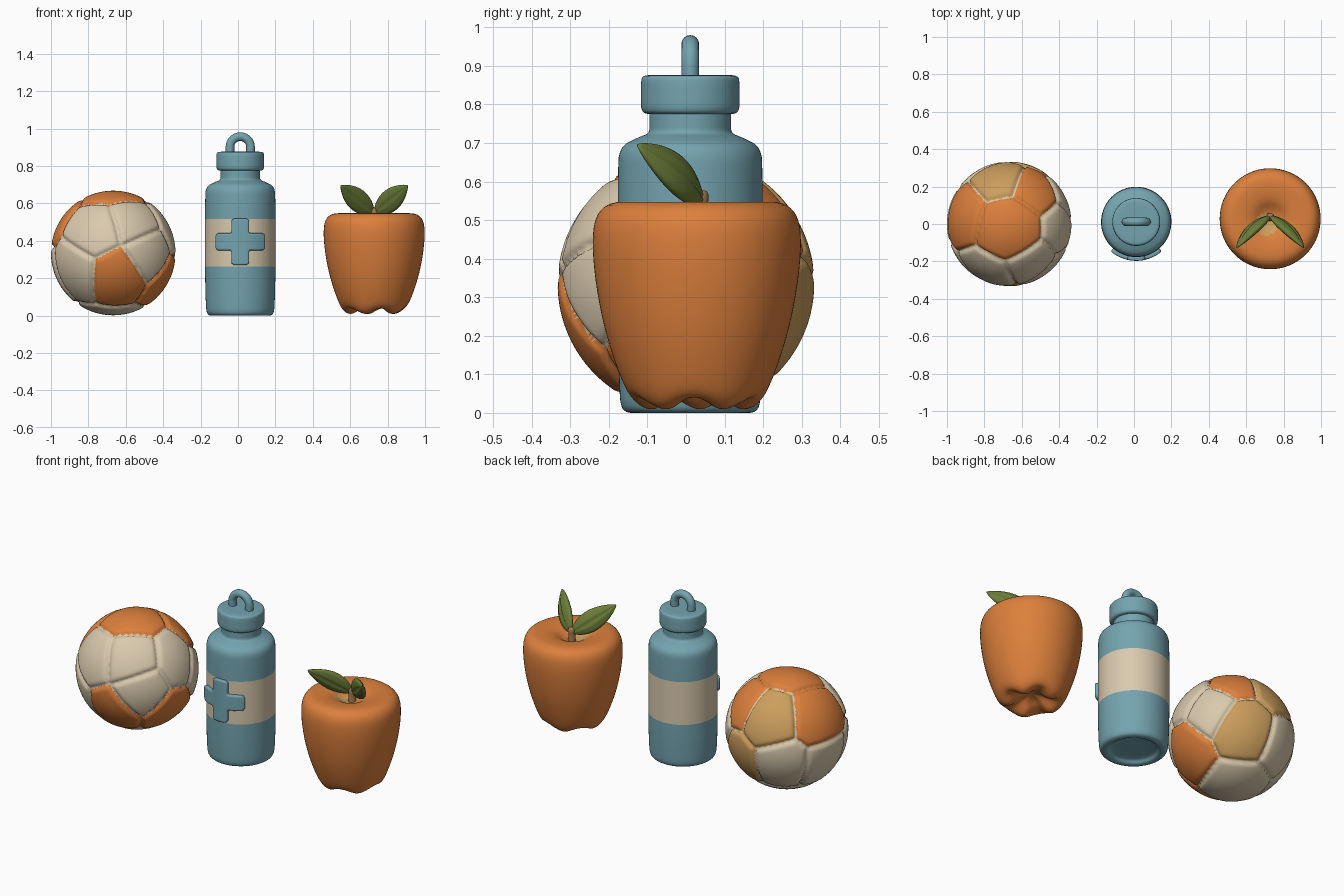
import bpy, bmesh, math
from mathutils import Vector

if "Cube" in bpy.data.objects:
    bpy.data.objects.remove(bpy.data.objects["Cube"])


def material(name, rgb):
    m = bpy.data.materials.new(name)
    m.diffuse_color = (*rgb, 1)
    m.use_nodes = True
    m.node_tree.nodes["Principled BSDF"].inputs["Base Color"].default_value = m.diffuse_color
    return m


ORANGE = material("orange", (0.72, 0.215, 0.045))
CREAM = material("cream", (0.70, 0.59, 0.42))
TAN = material("tan", (0.60, 0.345, 0.11))
TEAL = material("teal", (0.175, 0.37, 0.43))
GREEN = material("leaf green", (0.15, 0.205, 0.04))
BROWN = material("stem brown", (0.36, 0.20, 0.08))


def finish(bm, name, mats, loc=(0, 0, 0)):
    bmesh.ops.recalc_face_normals(bm, faces=bm.faces[:])
    me = bpy.data.meshes.new(name)
    for f in bm.faces:
        f.smooth = True
    bm.to_mesh(me)
    bm.free()
    ob = bpy.data.objects.new(name, me)
    ob.location = loc
    bpy.context.collection.objects.link(ob)
    for m in mats:
        me.materials.append(m)
    return ob


def soften(pts, times=2):
    # corner cutting, end points kept
    for _ in range(times):
        out = [pts[0]]
        for a, b in zip(pts, pts[1:]):
            out += [tuple(p * .75 + q * .25 for p, q in zip(a, b)),
                    tuple(p * .25 + q * .75 for p, q in zip(a, b))]
        pts = out + [pts[-1]]
    return pts


def skin(bm, rings):
    rows = [[bm.verts.new(p) for p in r] for r in rings]
    for a, b in zip(rows, rows[1:]):
        n = len(a)
        for i in range(n):
            bm.faces.new((a[i], a[(i + 1) % n], b[(i + 1) % n], b[i]))
    return rows


def lathe(profile, n=64, warp=None):
    bm = bmesh.new()
    rings = []
    for r, z in profile:
        r = max(r, 1e-4)
        rings.append([(r * math.cos(t), r * math.sin(t), z + (warp(r, z, t) if warp else 0))
                      for t in (2 * math.pi * i / n for i in range(n))])
    skin(bm, rings)
    bmesh.ops.remove_doubles(bm, verts=bm.verts[:], dist=0.0003)
    return bm


# Ball: panels are the nearest-seed regions of a sphere, seams pressed in
panels = [((0, -.1, .99), 0), ((-.83, .17, .5), 0), ((.48, .64, .58), 0),
          ((.06, -.9, -.44), 0), ((.87, -.2, -.47), 0),
          ((-.15, .83, .54), 2), ((.4, .87, -.28), 2),
          ((-.35, -.85, .40), 1), ((.4, -.74, .54), 1), ((.64, -.76, .02), 1),
          ((-.66, -.68, -.31), 1), ((-.93, .17, -.34), 1), ((-.46, .82, -.32), 1),
          ((.9, -.05, .42), 1), ((.87, .48, .1), 1), ((-.02, .1, -.99), 1)]
seeds = [(Vector(d).normalized(), c) for d, c in panels]


def nearest(d):
    s = sorted(((d.dot(p), i) for i, (p, c) in enumerate(seeds)), reverse=True)[:2]
    a, b = seeds[s[0][1]], seeds[s[1][1]]
    return (s[0][0] - s[1][0]) / (a[0] - b[0]).length, a[1], b[1]


bm = bmesh.new()
bmesh.ops.create_icosphere(bm, subdivisions=6, radius=1)
for f in bm.faces:
    gap, c1, c2 = nearest(f.calc_center_median().normalized())
    f.material_index = 1 if (gap < .012 and c1 != c2) else c1
for v in bm.verts:
    d = v.co.normalized()
    t = min(nearest(d)[0] / .09, 1)
    v.co = d * (.333 - .020 * (1 - t) ** 2.5)
finish(bm, "ball", [ORANGE, CREAM, TAN], (-.667, 0, .335))

# Bottle body with a label band coloured by height
BX, BY = .012, .011
bm = lathe(soften([(0, .022), (.12, .022), (.135, 0), (.165, 0), (.18, .015), (.184, .06),
                   (.188, .20), (.188, .40), (.188, .62), (.184, .69), (.135, .715),
                   (.106, .725), (.106, .75), (.106, .80), (0, .80)]))
for z in (.262, .518):
    bmesh.ops.bisect_plane(bm, geom=bm.verts[:] + bm.edges[:] + bm.faces[:],
                           plane_co=(0, 0, z), plane_no=(0, 0, 1))
for f in bm.faces:
    f.material_index = int(.262 < f.calc_center_median().z < .518)
finish(bm, "bottle_body", [TEAL, CREAM], (BX, BY, 0))

# Bottle cap
cap = [(0, .775), (.095, .775), (.12, .776), (.128, .79), (.128, .82), (.128, .855),
       (.125, .874), (.10, .877), (.05, .877), (0, .877)]
finish(lathe(soften(cap)), "bottle_cap", [TEAL], (BX, BY, 0))

# Carry loop on the cap
path = [(-.055, .86)] + [(-.055 * math.cos(a), .902 + .055 * math.sin(a))
                         for a in (math.pi * i / 16 for i in range(17))] + [(.055, .86)]
bm = bmesh.new()
rings = []
for i, (x, z) in enumerate(path):
    a, b = path[max(i - 1, 0)], path[min(i + 1, len(path) - 1)]
    d = Vector((b[0] - a[0], 0, b[1] - a[1])).normalized()
    side = Vector((-d.z, 0, d.x))
    rings.append([Vector((x, 0, z)) + .023 * (side * math.cos(t) + Vector((0, 1, 0)) * math.sin(t))
                  for t in (2 * math.pi * k / 16 for k in range(16))])
skin(bm, rings)
finish(bm, "cap_loop", [TEAL], (BX, BY, 0))

# Raised plus sign wrapped round the front of the bottle
bm = bmesh.new()
A, L, N = .044, .120, 6
ticks = [-L + (L - A) * i / N for i in range(N)] + [-A + 2 * A * i / N for i in range(N)] \
    + [A + (L - A) * i / N for i in range(N + 1)]
for x0, x1 in zip(ticks, ticks[1:]):
    for z0, z1 in zip(ticks, ticks[1:]):
        if abs(x0 + x1) / 2 < A or abs(z0 + z1) / 2 < A:
            bm.faces.new([bm.verts.new((x, 0, z)) for x, z in
                          ((x0, z0), (x1, z0), (x1, z1), (x0, z1))])
bmesh.ops.remove_doubles(bm, verts=bm.verts[:], dist=1e-4)
for v in bm.verts:
    x, z = v.co.x, v.co.z
    # round the arm tips
    if abs(abs(x) - L) < 1e-4 and abs(abs(z) - A) < 1e-4:
        x *= .95; z *= .9
    elif abs(abs(z) - L) < 1e-4 and abs(abs(x) - A) < 1e-4:
        z *= .95; x *= .9
    v.co = (x, -math.sqrt(.182 ** 2 - x * x), z * 1.04)
ob = finish(bm, "bottle_plus", [TEAL], (BX, BY, .395))
if sum(p.normal.y for p in ob.data.polygons) > 0:
    ob.data.flip_normals()
s = ob.modifiers.new("thick", "SOLIDIFY")
s.thickness, s.offset = .026, 1
b = ob.modifiers.new("round", "BEVEL")
b.width, b.segments, b.limit_method, b.angle_limit = .008, 3, "ANGLE", math.radians(50)

# Apple with five lobes underneath and a pale patch in the top dimple
AX, AY = .728, .028


def lobes(r, z, t):
    return .016 * math.cos(5 * t + .3) * math.exp(-((r - .12) / .055) ** 2) if z < .2 else 0


bm = lathe(soften([(0, .075), (.05, .065), (.09, .035), (.13, .022), (.17, .035), (.20, .095),
                   (.238, .21), (.262, .33), (.272, .44), (.264, .51), (.23, .545), (.17, .549),
                   (.10, .538), (.05, .505), (0, .495)]), 80, lobes)
for f in bm.faces:
    c = f.calc_center_median()
    f.material_index = int(c.z > .48 and math.hypot(c.x + .02, c.y + .03) < .06)
finish(bm, "apple", [ORANGE, TAN], (AX, AY, 0))

# Stem
finish(lathe(soften([(0, .48), (.024, .48), (.018, .53), (.022, .575), (0, .578)]), 20),
       "apple_stem", [BROWN], (AX, AY + .01, 0))

# Pair of plump leaves with a midrib groove and veins, mirrored
base, tip = Vector((-.004, .015, .548)), Vector((-.178, -.153, .695))
axis = (tip - base).normalized()
side = Vector((.6, .12, .8))
side = (side - axis * side.dot(axis)).normalized()
norm = axis.cross(side)
for sgn, name in ((1, "leaf_left"), (-1, "leaf_right")):
    bm = bmesh.new()
    rings = []
    for i in range(25):
        t = i / 24
        s = math.sin(math.pi * t ** .85) ** .8 if 0 < t < 1 else 0
        w, h = .056 * s + .003, .024 * s + .003
        mid = base.lerp(tip, t) + norm * .012 * math.sin(math.pi * t)
        ring = []
        for k in range(32):
            a = 2 * math.pi * k / 32
            u = math.cos(a)
            groove = 1 - .3 * math.exp(-(u / .15) ** 2) - .12 * math.exp(-((abs(u) - .6) / .1) ** 2)
            p = mid + side * w * u + norm * h * math.sin(a) * groove
            ring.append((p.x * sgn, p.y, p.z))
        rings.append(ring)
    rows = skin(bm, rings)
    bm.faces.new(rows[0])
    bm.faces.new(rows[-1])
    finish(bm, name, [GREEN], (AX, AY, 0))
